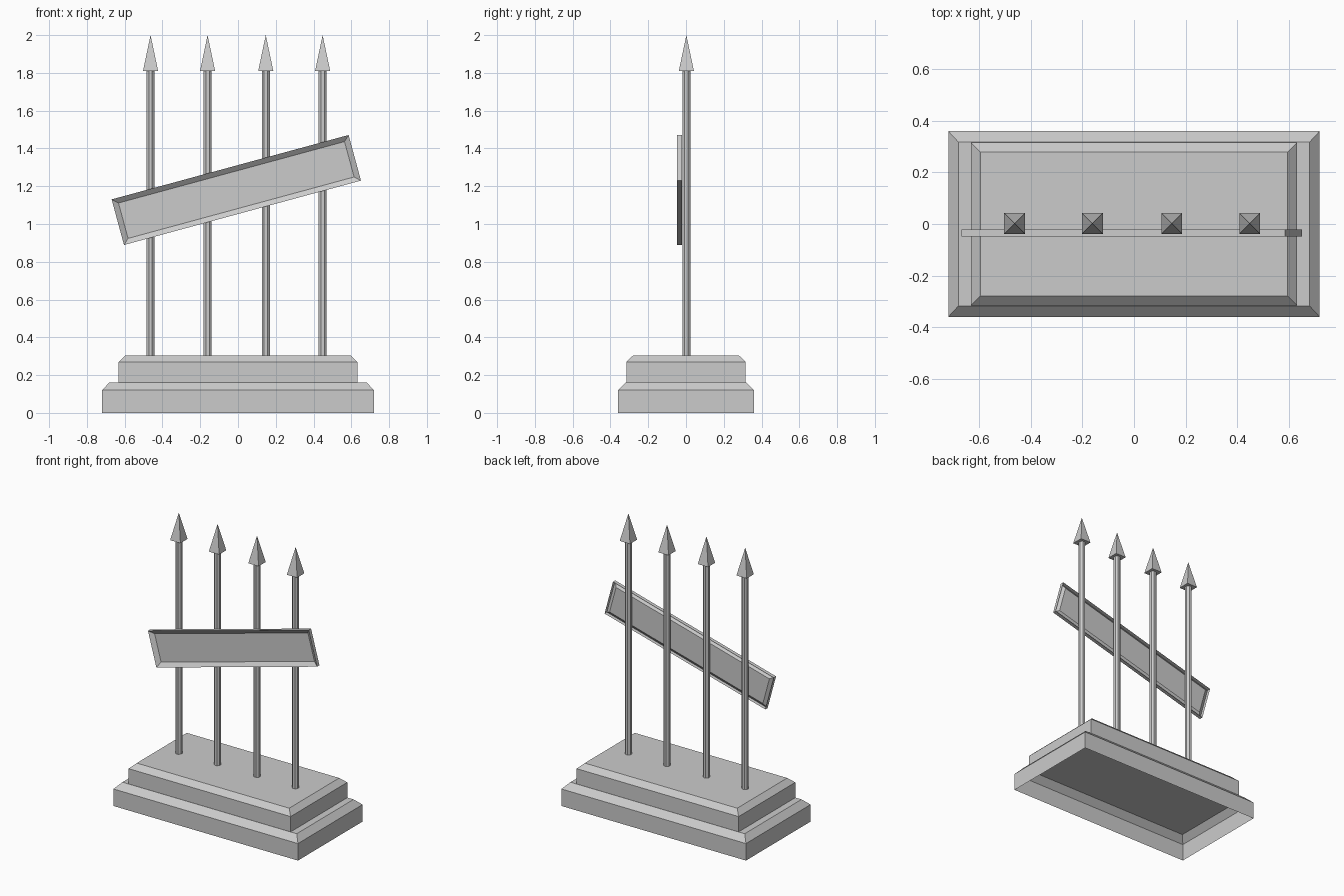
import bpy
import bmesh
import math

cube = bpy.data.objects.get("Cube")
if cube:
    bpy.data.objects.remove(cube, do_unlink=True)

grey = bpy.data.materials.new("plain_grey")
grey.use_nodes = True
COLOUR = (0.6, 0.6, 0.6, 1)
grey.diffuse_color = COLOUR
grey.node_tree.nodes["Principled BSDF"].inputs["Base Color"].default_value = COLOUR


def add_object(name, bm, location=(0, 0, 0), rotation=(0, 0, 0)):
    mesh = bpy.data.meshes.new(name)
    bm.to_mesh(mesh)
    bm.free()
    mesh.materials.append(grey)
    obj = bpy.data.objects.new(name, mesh)
    obj.location = location
    obj.rotation_euler = rotation
    bpy.context.collection.objects.link(obj)
    return obj


def rect_shell(name, rings, **placement):
    """Open-bottomed shell through rectangles (half width, half depth, height)."""
    bm = bmesh.new()
    loops = [[bm.verts.new((sx * w, sy * d, z))
              for sx, sy in ((-1, -1), (1, -1), (1, 1), (-1, 1))]
             for w, d, z in rings]
    for low, high in zip(loops, loops[1:]):
        for i in range(4):
            j = (i + 1) % 4
            bm.faces.new((low[i], low[j], high[j], high[i]))
    bm.faces.new(loops[-1])
    return add_object(name, bm, **placement)


def cone(name, sides, r_bottom, r_top, z0, z1, x, turn):
    bm = bmesh.new()
    bmesh.ops.create_cone(bm, cap_ends=True, segments=sides,
                          radius1=r_bottom, radius2=r_top, depth=z1 - z0)
    bmesh.ops.remove_doubles(bm, verts=bm.verts, dist=0.0001)
    return add_object(name, bm, (x, 0.002, (z0 + z1) / 2), (0, 0, turn))


# Two-step plinth with chamfered top edges, hollow underneath
rect_shell("lower_plinth", [(0.72, 0.36, 0), (0.72, 0.36, 0.12), (0.68, 0.317, 0.162)])
rect_shell("upper_plinth", [(0.632, 0.316, 0.162), (0.632, 0.316, 0.27), (0.595, 0.279, 0.305)])

# Four spears: octagonal shafts with square pyramid heads
for n, x in enumerate((-0.463, -0.161, 0.147, 0.448), 1):
    cone(f"spear_shaft_{n}", 8, 0.023, 0.023, 0.3, 1.815, x, math.pi / 8)
    cone(f"spear_head_{n}", 4, 0.04 * math.sqrt(2), 0, 1.81, 2, x, math.pi / 4)

# Tilted sign: raised rim sloping in to a sunken panel, open at the back
rect_shell("sign_board",
           [(0.65, 0.125, 0), (0.65, 0.125, 0.026), (0.62, 0.097, 0.004)],
           location=(-0.009, -0.022, 1.18),
           rotation=(math.pi / 2, -math.radians(15.2), 0))
